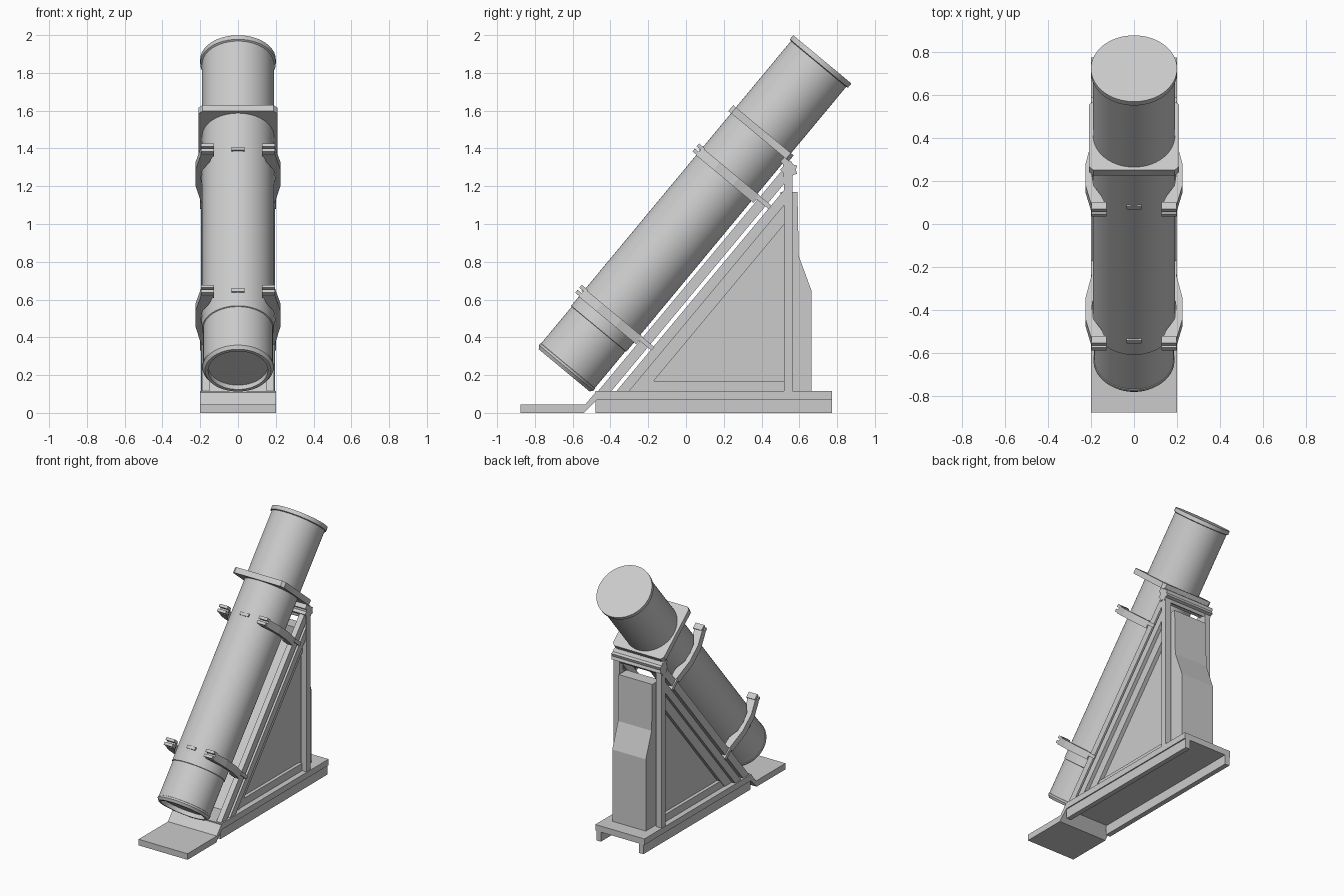
import bpy, bmesh, math
from mathutils import Matrix

if "Cube" in bpy.data.objects:
    bpy.data.objects.remove(bpy.data.objects["Cube"])

# Tilted frame of the tube: local z runs up the axis, local y points down/back
TILT = Matrix.Translation((0, -0.645, 0.225)) @ Matrix.Rotation(math.radians(-39.7), 4, 'X')


def finish(bm, name, mat=None, smooth=False):
    bmesh.ops.recalc_face_normals(bm, faces=bm.faces)
    me = bpy.data.meshes.new(name)
    bm.to_mesh(me)
    bm.free()
    ob = bpy.data.objects.new(name, me)
    bpy.context.collection.objects.link(ob)
    if mat:
        ob.matrix_world = mat
    if smooth:
        bpy.ops.object.select_all(action='DESELECT')
        ob.select_set(True)
        bpy.context.view_layer.objects.active = ob
        bpy.ops.object.shade_smooth_by_angle(angle=math.radians(30))
    return ob


def prism(name, points, lo, hi, axis='X', mat=None, mirror=False):
    """Extrude an outline: axis X uses (y, z) points, axis Z uses (x, y)."""
    bm = bmesh.new()
    for sign in ((1, -1) if mirror else (1,)):
        rings = []
        for d in (lo, hi):
            rings.append([bm.verts.new((sign * d, a, b) if axis == 'X' else (sign * a, b, d))
                          for a, b in points])
        bm.faces.new(rings[0])
        bm.faces.new(rings[1])
        n = len(points)
        for i in range(n):
            j = (i + 1) % n
            bm.faces.new((rings[0][i], rings[0][j], rings[1][j], rings[1][i]))
    return finish(bm, name, mat)


def rect(a0, a1, b0, b1):
    return [(a0, b0), (a1, b0), (a1, b1), (a0, b1)]


def lathe(name, profile, n=64):
    bm = bmesh.new()
    rings = [[bm.verts.new((r * math.cos(2 * math.pi * i / n), r * math.sin(2 * math.pi * i / n), s))
              for i in range(n)] for r, s in profile]
    for p, q in zip(rings, rings[1:]):
        for i in range(n):
            j = (i + 1) % n
            bm.faces.new((p[i], p[j], q[j], q[i]))
    bm.faces.new(rings[0])
    bm.faces.new(rings[-1])
    return finish(bm, name, TILT, True)


def slope_z(y, t):
    return 1.2 * y + 0.999 + 1.562 * t


def slope_y(z, t):
    return (z - 0.999 - 1.562 * t) / 1.2


def sloped(t0, t1, z, y):
    """Outline of a beam parallel to the tube, cut level at z and upright at y."""
    return [(slope_y(z, t0), z), (slope_y(z, t1), z), (y, slope_z(y, t1)), (y, slope_z(y, t0))]


# Main tube with recessed mouth, lower step and end flanges
lathe("main_tube", [(0.158, 0.03), (0.158, 0), (0.175, 0), (0.188, 0.018), (0.188, 0.03), (0.185, 0.032),
                    (0.185, 0.285), (0.190, 0.287), (0.190, 2.108),
                    (0.2, 2.112), (0.2, 2.14)])

# Square collar with clipped corners
h, c = 0.208, 0.02
prism("square_collar", [(-h + c, -h), (h - c, -h), (h, -h + c), (h, h - c),
                        (h - c, h), (-h + c, h), (-h, h - c), (-h, -h + c)],
      1.612, 1.652, 'Z', TILT)

# Clamp arms, forked tips, tube lugs and pivots at two stations
arm = [(0.130, -0.190), (0.197, -0.19), (0.225, -0.07), (0.225, 0.06), (0.195, 0.205),
       (0.150, 0.205), (0.150, 0.135), (0.188, 0.07), (0.196, 0.0), (0.188, -0.07), (0.150, -0.135)]
for label, s in (("lower", 0.376), ("upper", 1.348)):
    prism(label + "_clamp_arms", arm, s - 0.026, s + 0.026, 'Z', TILT, True)
    for k, o in enumerate((-0.022, 0.012)):
        prism(f"{label}_clamp_tip_{k}", rect(0.128, 0.197, -0.218, -0.175),
              s + o, s + o + 0.02, 'Z', TILT, True)
    prism(label + "_tube_lug", rect(-0.035, 0.035, -0.198, -0.18), s + 0.004, s + 0.026, 'Z', TILT)
    prism(label + "_clamp_pivot", rect(0.165, 0.2, 0.20, 0.288), s, s + 0.024, 'Z', TILT, True)

# Foot plate with ramp
prism("foot_plate", [(-0.875, 0), (-0.54, 0), (-0.43, 0.113), (-0.475, 0.113),
                     (-0.533, 0.045), (-0.875, 0.045)], -0.2, 0.2)

# Base deck and skids
prism("base_deck", rect(-0.48, 0.772, 0.07, 0.115), -0.2, 0.2)
prism("base_skids", rect(-0.48, 0.772, 0, 0.07), 0.155, 0.192, mirror=True)

# Side frames: tube rails, sloped beams, trims, posts and sills
prism("tube_rails", sloped(-0.208, -0.262, 0.113, 0.53), 0.15, 0.19, mirror=True)
prism("sloped_beams", sloped(-0.283, -0.335, 0.113, 0.525), 0.15, 0.192, mirror=True)
prism("panel_trims", sloped(-0.335, -0.40, 0.113, 0.522), 0.12, 0.165, mirror=True)
prism("rear_posts", rect(0.52, 0.565, 0.113, 1.27), 0.15, 0.195, mirror=True)
prism("side_sills", rect(-0.22, 0.522, 0.113, 0.17), 0.12, 0.16, mirror=True)

# Triangular enclosed body
prism("triangular_body", [(slope_y(0.113, -0.34), 0.113), (0.53, 0.113),
                          (0.53, slope_z(0.53, -0.34))], -0.135, 0.135)

# Rear cabinet with stepped back
prism("rear_cabinet", [(0.50, 0.113), (0.665, 0.113), (0.665, 0.645), (0.597, 0.83),
                       (0.59, 1.17), (0.50, 1.17)], -0.137, 0.137)

# Fluted hinge bar across the top
prism("hinge_bar", [(0.545 + r * math.cos(i * math.pi / 7), 1.287 + r * math.sin(i * math.pi / 7))
                    for i in range(14) for r in ((0.048 if i % 2 else 0.036),)], -0.2, 0.2)
# Seat that links hinge and collar
prism("collar_seat", rect(-0.2, 0.2, 0.175, 0.22), 1.58, 1.613, 'Z', TILT)
